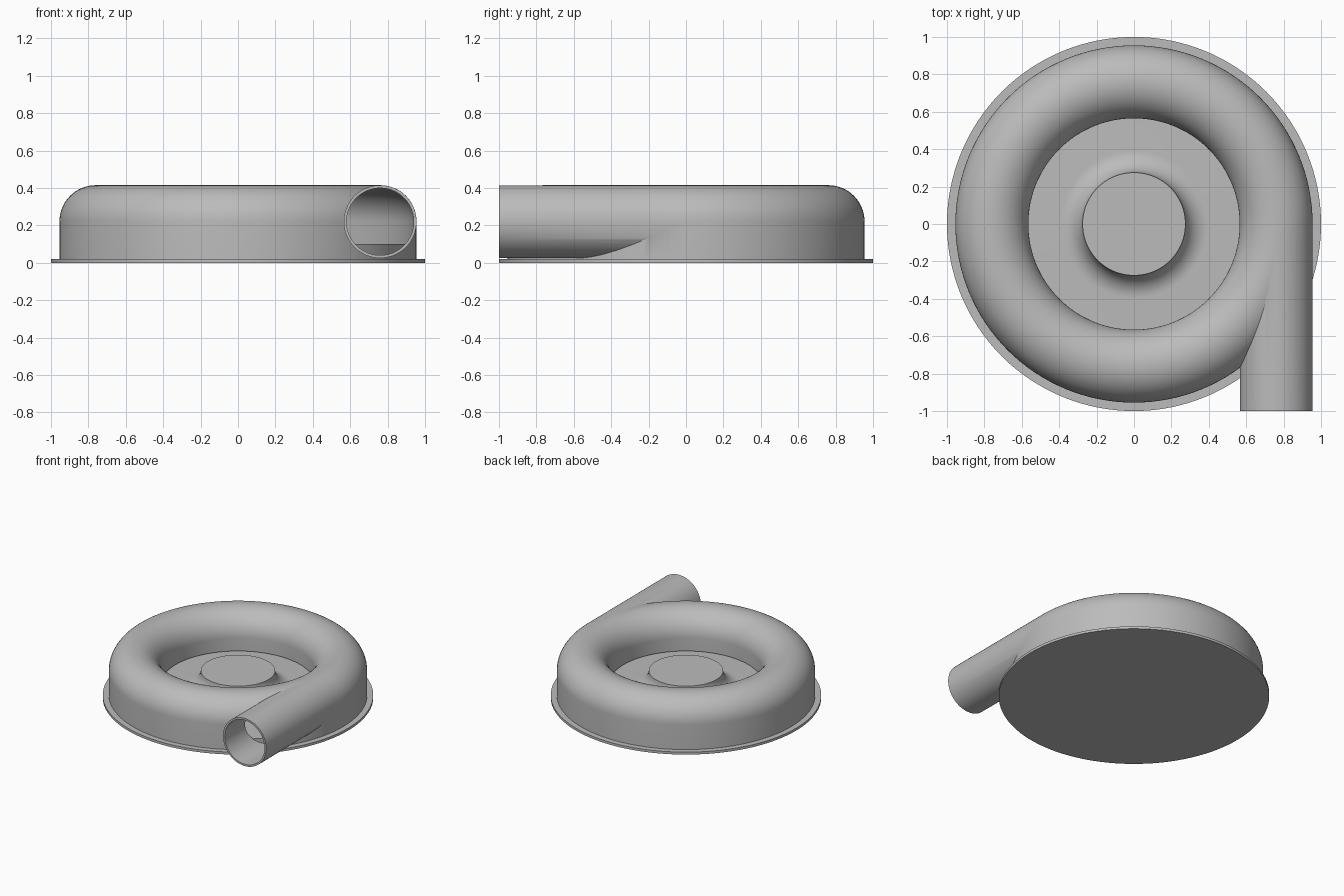
import bpy, bmesh, math
from mathutils import Matrix

cube = bpy.data.objects.get("Cube")
if cube:
    bpy.data.objects.remove(cube, do_unlink=True)

grey = bpy.data.materials.new("metal grey")
grey.use_nodes = True
colour = (0.5, 0.5, 0.5, 1)
grey.diffuse_color = colour
grey.node_tree.nodes["Principled BSDF"].inputs["Base Color"].default_value = colour

RING, TUBE, WALL, MID, FLOOR, PLATE = 0.76, 0.195, 0.015, 0.22, 0.1, 0.02


def finish(name, bm):
    bmesh.ops.recalc_face_normals(bm, faces=bm.faces)
    mesh = bpy.data.meshes.new(name)
    bm.to_mesh(mesh)
    bm.free()
    mesh.materials.append(grey)
    ob = bpy.data.objects.new(name, mesh)
    bpy.context.collection.objects.link(ob)
    return ob


def revolve(name, profile, closed, steps=128):
    """Spin an (r, z) profile around the vertical axis."""
    bm = bmesh.new()
    verts = [bm.verts.new((r, 0, z)) for r, z in profile]
    pairs = list(zip(verts, verts[1:]))
    if closed:
        pairs.append((verts[-1], verts[0]))
    edges = [bm.edges.new(p) for p in pairs]
    bmesh.ops.spin(bm, geom=verts + edges, cent=(0, 0, 0), axis=(0, 0, 1),
                   angle=math.tau, steps=steps, use_duplicate=False)
    bmesh.ops.remove_doubles(bm, verts=bm.verts, dist=1e-5)
    return finish(name, bm)


def pipe(name, radius, y0, y1):
    bm = bmesh.new()
    place = Matrix.Translation((RING, (y0 + y1) / 2, MID)) @ Matrix.Rotation(math.pi / 2, 4, 'X')
    bmesh.ops.create_cone(bm, cap_ends=True, segments=96, radius1=radius,
                          radius2=radius, depth=y1 - y0, matrix=place)
    return finish(name, bm)


def arch(radius, n=32):
    """Upper half of the tube section, from the inside to the outside."""
    return [(RING - radius * math.cos(math.pi * i / n),
             MID + radius * math.sin(math.pi * i / n)) for i in range(n + 1)]


def boolean(target, tool, operation):
    mod = target.modifiers.new(operation, 'BOOLEAN')
    mod.object, mod.operation, mod.solver = tool, operation, 'EXACT'
    bpy.context.view_layer.objects.active = target
    bpy.ops.object.modifier_apply(modifier=mod.name)
    bpy.data.objects.remove(tool, do_unlink=True)


# Ring casing with its tangential outlet, then hollowed out
inner, outer, bore = RING - TUBE, RING + TUBE, TUBE - WALL
casing = revolve("ring_casing",
                 [(inner, PLATE / 2)] + arch(TUBE) + [(outer, PLATE / 2)], True)
boolean(casing, pipe("outlet", TUBE - 0.0005, -1, 0), 'UNION')
lip, low = 0.115, 0.08
cavity = revolve("cavity", [(inner - 0.05, low), (inner - 0.05, lip), (inner + WALL, lip)]
                 + arch(bore) + [(outer - WALL, low)], True)
boolean(casing, cavity, 'DIFFERENCE')
boolean(casing, pipe("bore", bore - 0.0005, -1.1, -0.02), 'DIFFERENCE')

# Raised floor with a hub that flares into it
hub, flare = 0.275, MID - FLOOR
curve = [(hub + flare * (1 - math.cos(a)), MID - flare * math.sin(a))
         for a in (math.pi / 2 * i / 16 for i in range(17))]
floor = revolve("floor_and_hub", [(0, MID)] + curve
                + [(outer - 0.01, FLOOR), (outer - 0.01, PLATE / 2), (0, PLATE / 2)], False)

# Base plate
plate = revolve("base_plate", [(0, PLATE), (1, PLATE), (1, 0), (0, 0)], False)

for ob in (casing, floor, plate):
    bpy.ops.object.select_all(action='DESELECT')
    ob.select_set(True)
    bpy.context.view_layer.objects.active = ob
    bpy.ops.object.shade_smooth_by_angle(angle=math.radians(30))
